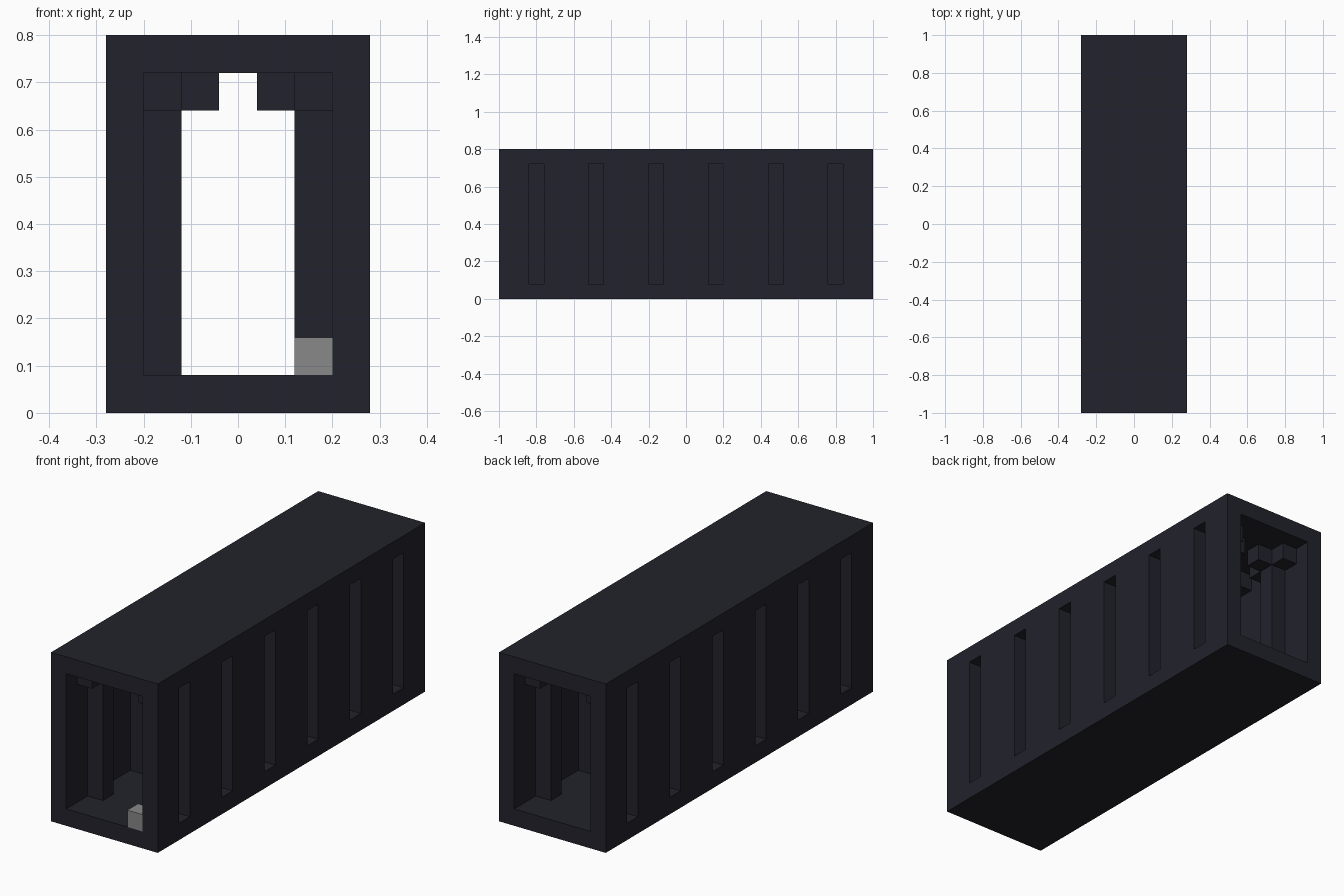
import bpy

U = 0.08                     # block unit
W, L, H = 7 * U, 2.0, 10 * U  # outer width, length, height

cube = bpy.data.objects.get("Cube")
if cube:
    bpy.data.objects.remove(cube, do_unlink=True)


def material(name, rgb):
    mat = bpy.data.materials.new(name)
    mat.use_nodes = True
    mat.diffuse_color = (*rgb, 1)
    bsdf = mat.node_tree.nodes["Principled BSDF"]
    bsdf.inputs["Base Color"].default_value = (*rgb, 1)
    bsdf.inputs["Roughness"].default_value = 0.9
    return mat


dark = material("dark slate", (0.016, 0.016, 0.025))
grey = material("mid grey", (0.246, 0.246, 0.246))


def box(name, center, size, mat):
    bpy.ops.mesh.primitive_cube_add(size=1, location=center)
    obj = bpy.context.object
    obj.name = name
    obj.scale = size
    bpy.ops.object.transform_apply(location=False, rotation=False, scale=True)
    obj.data.materials.append(mat)
    return obj


def cut(target, cutter):
    cutter.hide_render = True
    mod = target.modifiers.new("cut", "BOOLEAN")
    mod.operation = "DIFFERENCE"
    mod.solver = "EXACT"
    mod.object = cutter
    bpy.context.view_layer.objects.active = target
    bpy.ops.object.modifier_apply(modifier=mod.name)
    bpy.data.objects.remove(cutter, do_unlink=True)


rib_rows = [(n - 2.5) * 4 * U for n in range(6)]
mid = H / 2
inner = H - 2 * U

# Outer shell: open tunnel with a row of upright slots through both walls
shell = box("container_shell", (0, 0, mid), (W, L, H), dark)
cut(shell, box("tunnel_cutter", (0, 0, mid), (W - 2 * U, L + U, inner), dark))
for y in rib_rows:
    cut(shell, box("slot_cutter", (0, y, mid), (W + U, U, inner), dark))

# Inner ribs closing the slots, each with a three-armed bracket under the roof
for side, x_sign in (("left", 1), ("right", -1)):
    for n, y in enumerate(rib_rows, 1):
        x = x_sign * 2 * U
        z = H - 1.5 * U
        tag = f"{side}_{n}"
        box(f"rib_{tag}", (x, y, mid), (U, U, inner), dark)
        box(f"inner_bracket_{tag}", (x_sign * U, y, z), (U, U, U), dark)
        for end, dy in (("front", -U), ("back", U)):
            box(f"{end}_bracket_{tag}", (x, y + dy, z), (U, U, U), dark)

# Small grey block on the floor at the front opening
box("door_block", (2 * U, -L / 2 + U / 2, 1.5 * U), (U, U, U), grey)
